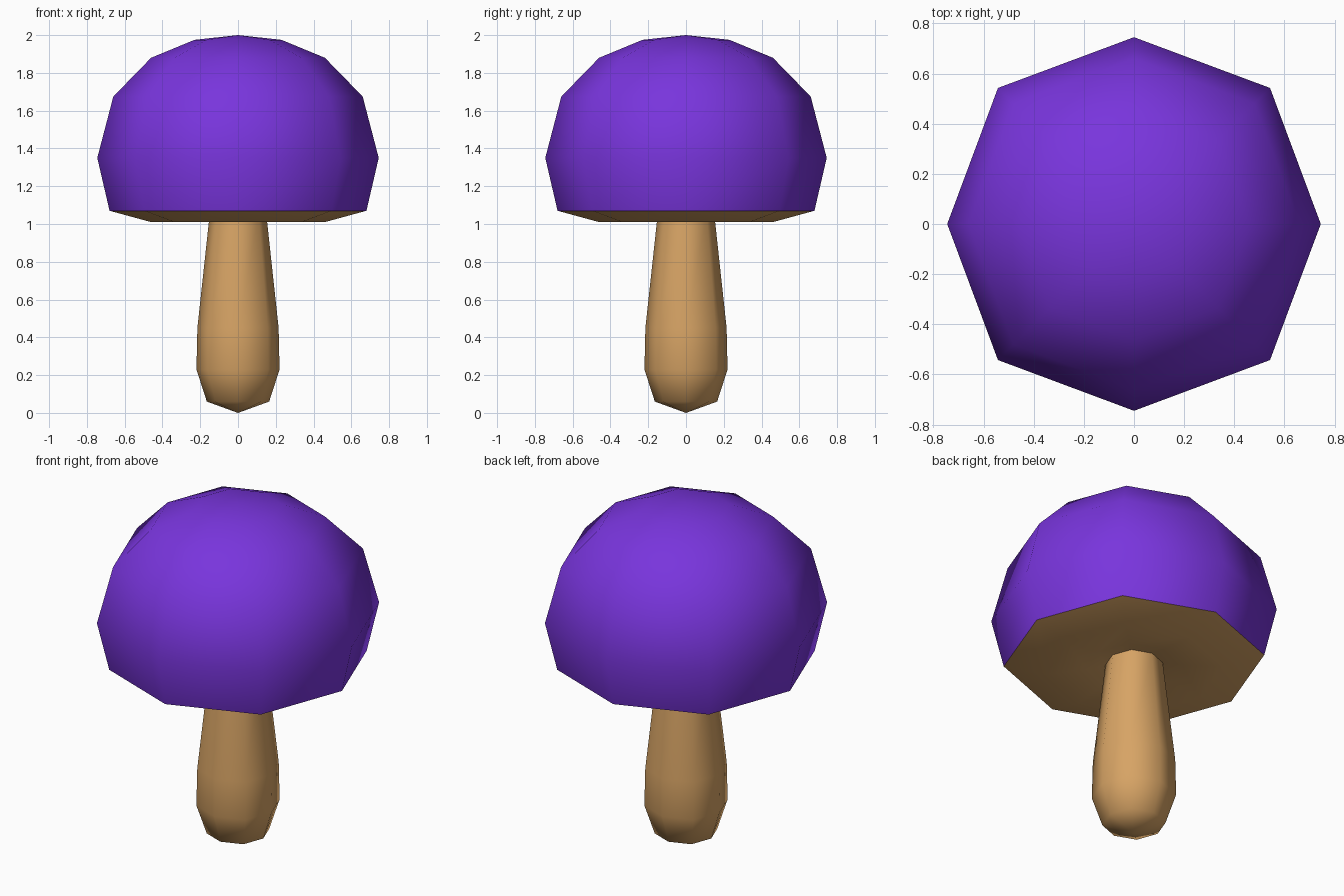
import bpy, bmesh, math

if "Cube" in bpy.data.objects:
    bpy.data.objects.remove(bpy.data.objects["Cube"])

def material(name, color):
    m = bpy.data.materials.new(name)
    m.diffuse_color = (*color, 1)
    m.use_nodes = True
    m.node_tree.nodes["Principled BSDF"].inputs["Base Color"].default_value = m.diffuse_color
    return m

def lathe(name, profile, mat, sides=8, diag=1.03):
    """Revolve (radius, z) points listed bottom to top; radius 0 makes a pole."""
    bm = bmesh.new()
    rings = []
    for r, z in profile:
        if r == 0:
            rings.append([bm.verts.new((0, 0, z))] * sides)
            continue
        ring = []
        for i in range(sides):
            a = 2 * math.pi * i / sides
            k = r * (diag if i % 2 else 1)  # corners stick out slightly
            ring.append(bm.verts.new((k * math.cos(a), k * math.sin(a), z)))
        rings.append(ring)
    for lo, hi in zip(rings, rings[1:]):
        for i in range(sides):
            j = (i + 1) % sides
            bm.faces.new(dict.fromkeys((lo[i], lo[j], hi[j], hi[i])))
    me = bpy.data.meshes.new(name)
    bm.to_mesh(me)
    bm.free()
    me.materials.append(mat)
    ob = bpy.data.objects.new(name, me)
    bpy.context.collection.objects.link(ob)
    bpy.ops.object.select_all(action='DESELECT')
    ob.select_set(True)
    bpy.context.view_layer.objects.active = ob
    bpy.ops.object.shade_smooth_by_angle(angle=math.radians(65))
    return ob

purple = material("cap_purple", (0.19, 0.035, 0.72))
tan = material("stem_tan", (0.68, 0.37, 0.13))

# domed cap
lathe("cap", [(0.68, 1.07), (0.745, 1.35), (0.66, 1.675), (0.46, 1.88),
              (0.23, 1.975), (0, 2.0)], purple)
# underside of the cap, slightly hollow towards the stem
lathe("cap_underside", [(0.15, 1.05), (0.25, 1.03), (0.46, 1.01),
                        (0.68, 1.07)], tan)
# tapered stem with a rounded foot
lathe("stem", [(0, 0), (0.165, 0.06), (0.22, 0.23), (0.215, 0.45),
               (0.15, 1.05)], tan)
